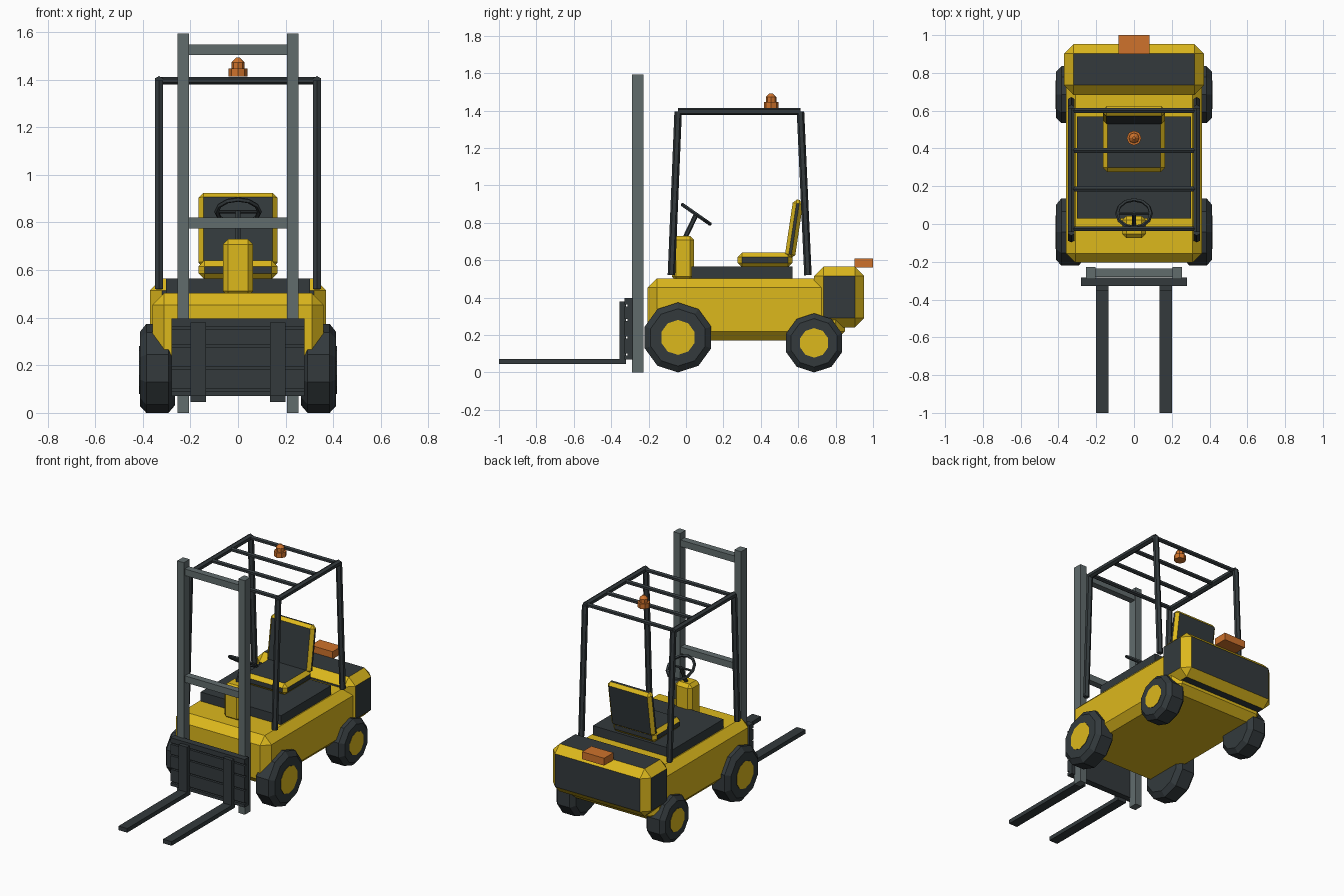
import bpy, bmesh, math
from mathutils import Vector, Matrix

if "Cube" in bpy.data.objects:
    bpy.data.objects.remove(bpy.data.objects["Cube"])


def material(name, rgb):
    m = bpy.data.materials.new(name)
    m.diffuse_color = (*rgb, 1)
    m.use_nodes = True
    m.node_tree.nodes["Principled BSDF"].inputs["Base Color"].default_value = m.diffuse_color
    return m


YELLOW = material("yellow_paint", (0.72, 0.48, 0.012))
DARK = material("dark_rubber", (0.033, 0.042, 0.046))
GREY = material("steel", (0.12, 0.15, 0.152))
ORANGE = material("orange_lamp", (0.62, 0.17, 0.025))


def finish(name, bm, *mats):
    bmesh.ops.recalc_face_normals(bm, faces=bm.faces)
    mesh = bpy.data.meshes.new(name)
    bm.to_mesh(mesh)
    bm.free()
    for m in mats:
        mesh.materials.append(m)
    ob = bpy.data.objects.new(name, mesh)
    bpy.context.collection.objects.link(ob)
    return ob


def box(name, x, y, z, mat, bevel=0, panel=None, tilt=0):
    """Box from (min, max) ranges; panel colours the flat faces inside the bevels."""
    size = [b - a for a, b in (x, y, z)]
    bm = bmesh.new()
    bmesh.ops.create_cube(bm, size=1)
    bmesh.ops.scale(bm, vec=size, verts=bm.verts)
    if bevel:
        bmesh.ops.bevel(bm, geom=bm.edges[:], offset=bevel, segments=1, affect='EDGES')
    if panel:
        bm.normal_update()
        for f in bm.faces:
            f.material_index = int(max(abs(c) for c in f.normal) > 0.99)
    ob = finish(name, bm, mat, *([panel] if panel else []))
    ob.location = [(a + b) / 2 for a, b in (x, y, z)]
    ob.rotation_euler.x = tilt
    return ob


def tube(name, a, b, r, mat=DARK, sides=6):
    a, b = Vector(a), Vector(b)
    bm = bmesh.new()
    bmesh.ops.create_cone(bm, cap_ends=True, segments=sides, radius1=r, radius2=r,
                          depth=(b - a).length)
    rot = (b - a).to_track_quat('Z', 'Y').to_matrix().to_4x4()
    bmesh.ops.transform(bm, matrix=Matrix.Translation((a + b) / 2) @ rot, verts=bm.verts)
    return finish(name, bm, mat)


def lathe(name, profile, sides, place, *mats):
    """Revolve (distance, radius) points; the end cap takes the last material."""
    bm = bmesh.new()
    rings = [[bm.verts.new(place(d, r * math.sin(t), r * math.cos(t)))
              for t in (2 * math.pi * i / sides for i in range(sides))] for d, r in profile]
    for p, q in zip(rings, rings[1:]):
        for i in range(sides):
            j = (i + 1) % sides
            bm.faces.new((p[i], p[j], q[j], q[i]))
    bm.faces.new(rings[0])
    bm.faces.new(rings[-1]).material_index = len(mats) - 1
    return finish(name, bm, *mats)


# Chassis, floor and counterweight
box("body", (-0.36, 0.36), (-0.205, 0.85), (0.17, 0.503), YELLOW, 0.05)
box("floor_deck", (-0.303, 0.303), (0.03, 0.57), (0.49, 0.565), DARK)
box("counterweight", (-0.37, 0.37), (0.685, 0.953), (0.24, 0.565), YELLOW, 0.05, DARK)
box("rear_lamp", (-0.083, 0.083), (0.9, 1.0), (0.56, 0.61), ORANGE)

# Seat
box("seat_cushion", (-0.165, 0.165), (0.275, 0.57), (0.562, 0.64), YELLOW, 0.024, DARK)
box("seat_back", (-0.165, 0.165), (0.55, 0.605), (0.61, 0.925), YELLOW, 0.02, DARK,
    tilt=-math.radians(8.5))

# Steering column and wheel
box("steering_console", (-0.063, 0.063), (-0.075, 0.043), (0.49, 0.73), YELLOW, 0.022)
tube("steering_shaft", (0, -0.01, 0.71), (0, 0.055, 0.845), 0.013)
bpy.ops.mesh.primitive_torus_add(major_segments=12, minor_segments=5, major_radius=0.09,
                                 minor_radius=0.01, location=(0, 0.055, 0.845),
                                 rotation=(-math.radians(35), 0, 0))
ring = bpy.context.object
ring.name = "steering_wheel"
ring.data.materials.append(DARK)
tube("steering_spoke", (-0.088, 0.055, 0.845), (0.088, 0.055, 0.845), 0.008)

# Wheels, mast rails, forks and guard posts on both sides
for s, side in ((-1, "left"), (1, "right")):
    for end, cy, r in (("front", -0.043, 0.187), ("rear", 0.685, 0.158)):
        profile = [(0.265, r * 0.8), (0.292, r), (0.385, r), (0.412, r * 0.82),
                   (0.412, r * 0.5), (0.415, r * 0.5)]
        lathe(f"wheel_{end}_{side}", profile, 10,
              lambda d, u, v: (s * d, cy + u, r + v), DARK, YELLOW)

    def span(a, b):
        return tuple(sorted((s * a, s * b)))

    box(f"mast_rail_{side}", span(0.205, 0.255), (-0.29, -0.228), (0, 1.594), GREY)
    box(f"fork_shank_{side}", span(0.135, 0.2), (-0.355, -0.32), (0.045, 0.38), DARK)
    box(f"fork_tine_{side}", span(0.135, 0.2), (-1.0, -0.33), (0.045, 0.073), DARK)

    x = s * 0.332
    tube(f"guard_post_front_{side}", (x, -0.078, 0.52), (x, -0.042, 1.395), 0.02)
    tube(f"guard_post_rear_{side}", (x, 0.652, 0.52), (x, 0.612, 1.395), 0.02)
    tube(f"guard_side_rail_{side}", (x, -0.042, 1.395), (x, 0.612, 1.395), 0.02)

# Guard roof bars
for i, y in enumerate((-0.025, 0.185, 0.39, 0.6)):
    tube(f"guard_roof_bar_{i + 1}", (-0.332, y, 1.395), (0.332, y, 1.395), 0.015)

# Warning beacon
lathe("beacon", [(1.413, 0.039), (1.447, 0.039), (1.447, 0.028), (1.472, 0.028),
                 (1.492, 0.008)], 8, lambda d, u, v: (u, 0.455 + v, d), ORANGE)

# Mast cross members
for name, z in (("upper", 1.503), ("lower", 0.775)):
    box(f"mast_crossbar_{name}", (-0.21, 0.21), (-0.28, -0.235), (z, z + 0.045), GREY)

# Fork carriage: backing plate with slats
box("carriage_plate", (-0.28, 0.28), (-0.312, -0.283), (0.07, 0.397), DARK)
for i, (a, b) in enumerate(((0.07, 0.09), (0.1, 0.182), (0.192, 0.275), (0.285, 0.353),
                            (0.363, 0.397))):
    box(f"carriage_slat_{i + 1}", (-0.28, 0.28), (-0.328, -0.305), (a, b), DARK)
